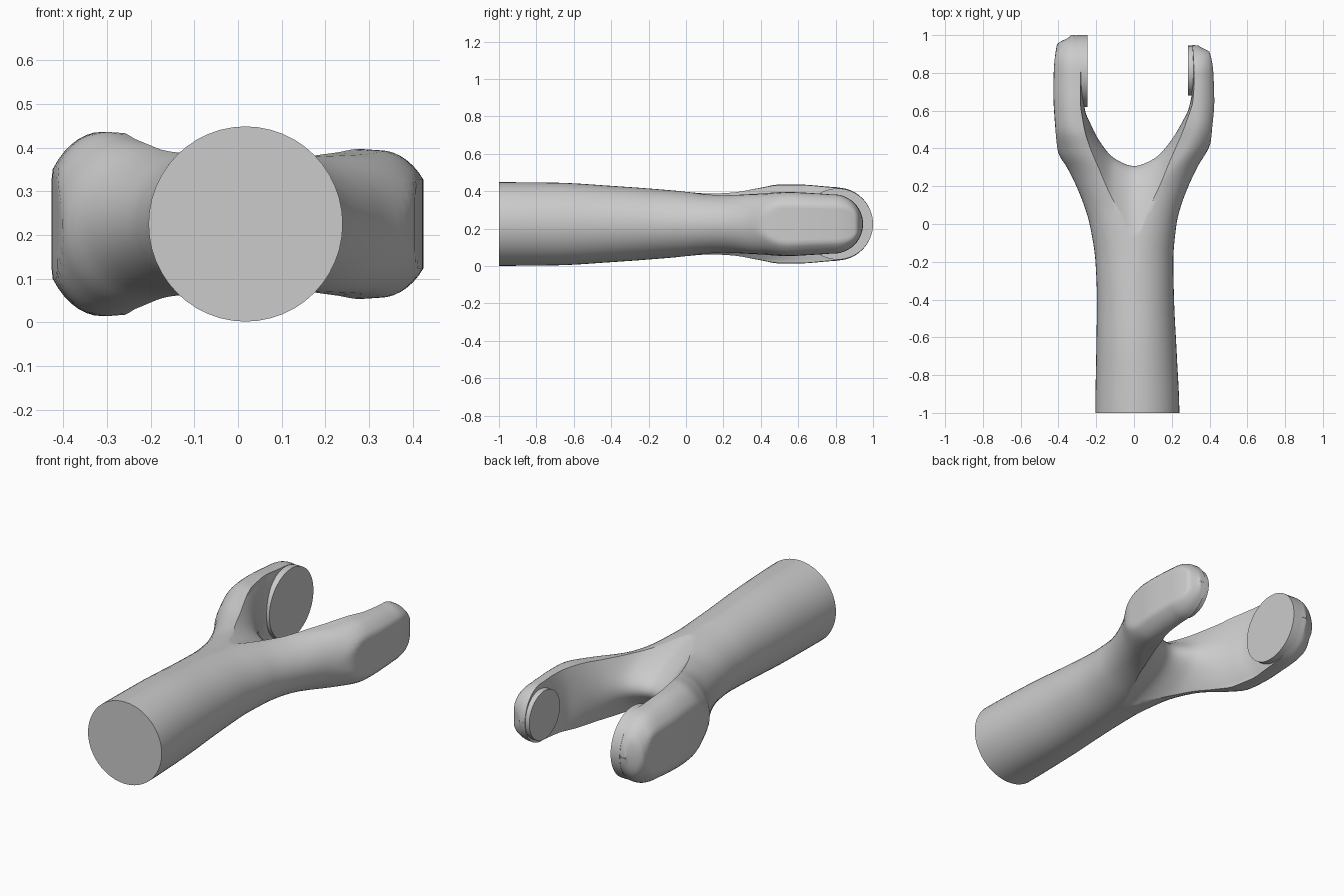
import bpy, bmesh, math
from mathutils import Matrix

if "Cube" in bpy.data.objects:
    bpy.data.objects.remove(bpy.data.objects["Cube"])

ZC = 0.225


def curve(tab, y):
    """Smooth interpolation through (position, value) pairs."""
    if y <= tab[0][0]:
        return tab[0][1]
    if y >= tab[-1][0]:
        return tab[-1][1]
    n = len(tab)
    i = max(k for k in range(n - 1) if tab[k][0] <= y)

    def slope(k):
        if k in (0, n - 1):
            return 0
        d0 = (tab[k][1] - tab[k-1][1]) / (tab[k][0] - tab[k-1][0])
        d1 = (tab[k+1][1] - tab[k][1]) / (tab[k+1][0] - tab[k][0])
        return 0 if d0 * d1 <= 0 else 2 * d0 * d1 / (d0 + d1)
    h = tab[i+1][0] - tab[i][0]
    t = (y - tab[i][0]) / h
    return ((2*t**3 - 3*t*t + 1) * tab[i][1] + (t**3 - 2*t*t + t) * h * slope(i)
            + (3*t*t - 2*t**3) * tab[i+1][1] + (t**3 - t*t) * h * slope(i+1))


def loft(name, rings):
    bm = bmesh.new()
    vs = [[bm.verts.new(p) for p in r] for r in rings]
    n = len(vs[0])
    for a, b in zip(vs, vs[1:]):
        for i in range(n):
            bm.faces.new((a[i], a[(i+1) % n], b[(i+1) % n], b[i]))
    bm.faces.new(vs[0])
    bm.faces.new(vs[-1])
    bmesh.ops.recalc_face_normals(bm, faces=bm.faces)
    me = bpy.data.meshes.new(name)
    bm.to_mesh(me)
    bm.free()
    ob = bpy.data.objects.new(name, me)
    bpy.context.collection.objects.link(ob)
    return ob


# outer half-width, crest position and half-height along y, for each side
LEFT = dict(
    a=[(-1, .205), (-.7, .20), (-.4, .196), (-.2, .204), (0, .235), (.1, .265), (.2, .305),
       (.3, .355), (.38, .402), (.5, .416), (.7, .427), (.8, .425), (.95, .408), (1, .335)],
    c=[(-1, -.0175), (-.2, -.004), (0, .03), (.2, .11), (.4, .25), (.55, .31), (1, .32)],
    h=[(-1, .2235), (-.7, .221), (-.4, .204), (0, .173), (.1, .166), (.25, .17), (.4, .194),
       (.5, .211), (.6, .211), (.8, .197), (1, .19)], R=.195, yc=.805)
RIGHT = dict(
    a=[(-1, .24), (-.7, .227), (-.4, .212), (-.2, .208), (0, .225), (.1, .25), (.2, .288),
       (.3, .335), (.43, .405), (.5, .413), (.65, .425), (.8, .42), (.91, .40), (.945, .345)],
    c=[(-1, .0175), (-.2, .004), (0, .03), (.2, .11), (.4, .26), (.55, .325), (1, .33)],
    h=[(-1, .2235), (-.7, .221), (-.4, .204), (0, .173), (.1, .161), (.2, .155), (.4, .16),
       (.55, .169), (.7, .163), (.8, .157)], R=.158, yc=.787)
FLAT = [(.36, 0), (.5, .026), (.88, .026), (.945, 0)]


def side(tab, sgn, y, n=24):
    """Half cross-section from crest top, round the outside, to crest bottom."""
    h = curve(tab['h'], y)
    if y > tab['yc']:
        h = min(h, math.sqrt(max(tab['R']**2 - (y - tab['yc'])**2, 1e-6)))
    a, c = curve(tab['a'], y), curve(tab['c'], y)
    full = a + curve(FLAT, y)
    pts = []
    for i in range(n + 1):
        t = math.pi / 2 - math.pi * i / n
        x = min(c + (full - c) * math.cos(t), a)
        pts.append((sgn * x, y, ZC + h * math.sin(t)))
    return pts


# forked body: stem and both arms in one loft
stations = [-1 + 1.8 * i / 64 for i in range(65)]
stations += [.8 + .2 * math.sin(math.pi / 2 * i / 16) for i in range(1, 17)]
rings = []
for t in stations:
    yr = t - .055 * curve([(.3, 0), (.8, 1)], t)
    r, l = side(RIGHT, 1, yr), side(LEFT, -1, t)
    if t < -.2:
        l = l[1:-1]
        r0, r1 = r[0], r[-1]
        l = [(r0[0] - 2e-3, t, r0[2])] + l + [(r1[0] - 2e-3, t, r1[2])]
    rings.append(r + l[::-1])
body = loft("fork_body", rings)

# U-shaped gap, flaring out towards the top and bottom of the body
MID = [(-.275, 1.2), (-.27, .8), (-.262, .62), (-.23, .53), (-.17, .42), (-.1, .345), (0, .307),
       (.1, .342), (.18, .42), (.25, .53), (.292, .62), (.306, .7), (.308, .8), (.31, 1.2)]
EDGE = [(-.285, 1.2), (-.28, .8), (-.28, .66), (-.26, .53), (-.2, .33), (-.115, .09), (0, -.06),
        (.115, .09), (.2, .33), (.275, .53), (.315, .66), (.32, .75), (.32, .85), (.32, 1.2)]


def refine(pts, k=6):
    xs = [(i, p[0]) for i, p in enumerate(pts)]
    ys = [(i, p[1]) for i, p in enumerate(pts)]
    m = (len(pts) - 1) * k
    return [(curve(xs, i / k), curve(ys, i / k)) for i in range(m + 1)]


levels = []
for j in range(-24, 25):
    dz = j / 24 * .26
    u = min((dz / .178)**2, 1.25)
    levels.append([(p[0] + u * (q[0] - p[0]), p[1] + u * (q[1] - p[1]), ZC + dz)
                   for p, q in zip(refine(MID), refine(EDGE))])
gap = loft("gap_cutter", levels)
gap.hide_render = True
cut = body.modifiers.new("gap", 'BOOLEAN')
cut.operation, cut.solver, cut.object = 'DIFFERENCE', 'EXACT', gap
bpy.context.view_layer.objects.active = body
bpy.ops.object.modifier_apply(modifier=cut.name)
bpy.data.objects.remove(gap)


# round pads on the inner faces of the arms
def pad(name, x0, x1, y, r):
    bm = bmesh.new()
    bmesh.ops.create_cone(bm, cap_ends=True, segments=64, radius1=r, radius2=r, depth=abs(x1 - x0),
                          matrix=Matrix.Translation(((x0 + x1) / 2, y, ZC))
                          @ Matrix.Rotation(math.pi / 2, 4, 'Y'))
    me = bpy.data.meshes.new(name)
    bm.to_mesh(me)
    bm.free()
    ob = bpy.data.objects.new(name, me)
    bpy.context.collection.objects.link(ob)
    return ob


parts = [body, pad("left_pad", -.245, -.30, .81, .19), pad("right_pad", .285, .34, .812, .132)]
for ob in parts:
    bpy.ops.object.select_all(action='DESELECT')
    ob.select_set(True)
    bpy.context.view_layer.objects.active = ob
    bpy.ops.object.shade_smooth_by_angle(angle=math.radians(40))
